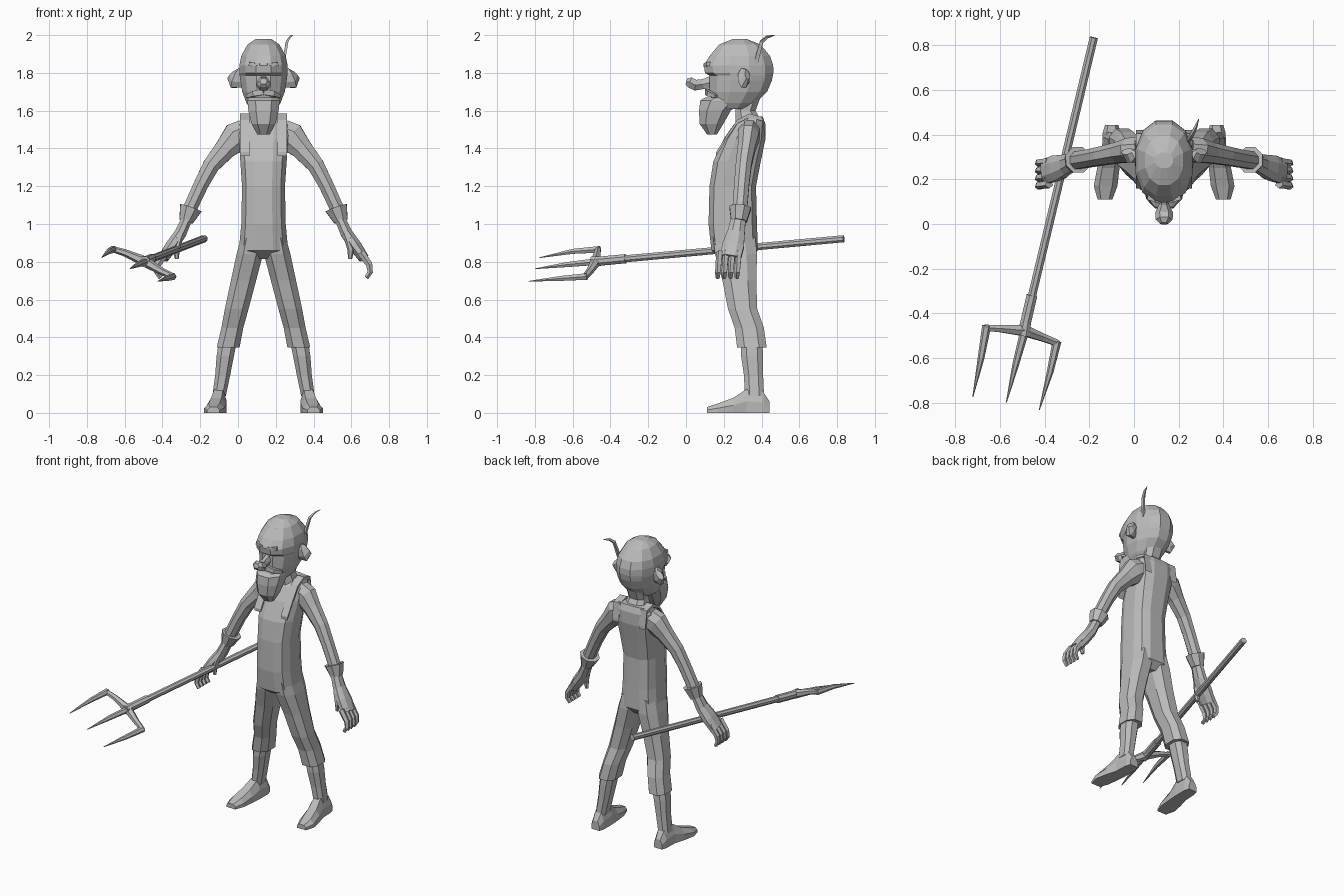
import bpy, bmesh, math
from mathutils import Vector

CX = 0.135   # symmetry plane of the figure
grey = bpy.data.materials.new("plain grey")
grey.diffuse_color = (0.5, 0.5, 0.5, 1)


def loft(name, rings, x=CX, mirror=False):
    """Skin a row of equal-sized point rings and cap the ends."""
    bm = bmesh.new()
    vs = [[bm.verts.new(p) for p in r] for r in rings]
    n = len(vs[0])
    for a, b in zip(vs, vs[1:]):
        for i in range(n):
            j = (i + 1) % n
            bm.faces.new((a[i], a[j], b[j], b[i]))
    bm.faces.new(vs[0])
    bm.faces.new(vs[-1])
    bmesh.ops.recalc_face_normals(bm, faces=bm.faces)
    me = bpy.data.meshes.new(name)
    bm.to_mesh(me)
    bm.free()
    me.materials.append(grey)
    ob = bpy.data.objects.new(name, me)
    ob.location.x = x
    bpy.context.collection.objects.link(ob)
    if mirror:
        m = ob.modifiers.new("mirror", 'MIRROR')
        m.use_mirror_merge = False
    return ob


def level(z, x0, x1, y0, y1, n=12, k=0.8):
    """Horizontal rounded ring between the given limits."""
    def f(c):
        return math.copysign(abs(c) ** k, c) if abs(c) > 1e-6 else 0
    pts = []
    for i in range(n):
        a = 2 * math.pi * (i + 0.5) / n
        pts.append(((x0 + x1) / 2 + f(math.cos(a)) * (x1 - x0) / 2 * 1.03,
                    (y0 + y1) / 2 + f(math.sin(a)) * (y1 - y0) / 2 * 1.03, z))
    return pts


def body(name, rows, n=12, k=0.8):
    """Centred loft from rows of (z, half width, front y, back y)."""
    return loft(name, [level(z, -w, w, a, b, n, k) for z, w, a, b in rows])


def tube(name, path, ref=(0, 1, 0), n=6, x=CX, mirror=False):
    """Loft along a path of (x, y, z, radius along ref, other radius)."""
    pts = [Vector(p[:3]) for p in path]
    rings = []
    for i, p in enumerate(pts):
        t = (pts[min(i + 1, len(pts) - 1)] - pts[max(i - 1, 0)]).normalized()
        u = Vector(ref)
        u = (u - t * u.dot(t)).normalized()
        v = t.cross(u)
        ru, rv = path[i][3], path[i][-1]
        rings.append([p + u * ru * math.cos(a) + v * rv * math.sin(a)
                      for a in (2 * math.pi * (k + 0.5) / n for k in range(n))])
    return loft(name, rings, x, mirror)


# --- Head ---
body("skull", [(1.61, .07, .16, .33), (1.64, .09, .14, .37), (1.70, .113, .125, .43),
               (1.76, .123, .125, .455), (1.785, .126, .125, .46), (1.80, .128, .10, .463),
               (1.84, .128, .095, .462), (1.89, .118, .125, .445), (1.95, .085, .175, .395),
               (1.98, .04, .25, .32)], k=0.9)
body("bearded_jaw", [(1.475, .035, .11, .165), (1.53, .065, .07, .20), (1.60, .083, .066, .24),
                     (1.655, .088, .072, .30), (1.67, .08, .10, .32)], n=8)
body("neck", [(1.53, .08, .26, .41), (1.60, .06, .26, .37), (1.68, .065, .27, .40)], n=8)
tube("nose", [(0, .15, 1.755, .04, .025), (0, .09, 1.74, .03, .022), (0, .05, 1.735, .033, .04),
              (0, .02, 1.75, .032, .038), (0, .002, 1.755, .018, .02)], ref=(0, 0, 1))
tube("moustache", [(0, .115, 1.70, .022, .02), (.05, .125, 1.69, .02, .02),
                   (.085, .16, 1.675, .01, .015)], ref=(0, 0, 1), n=4, mirror=True)
tube("eyebrow", [(.018, .104, 1.84, .014, .016), (.075, .120, 1.847, .014, .016)],
     ref=(0, 0, 1), n=4, mirror=True)
tube("ear", [(.105, .30, 1.765, .022, .045), (.148, .305, 1.772, .034, .06),
             (.165, .325, 1.79, .018, .035)], n=8, mirror=True)
tube("hair_tuft", [(.105, .37, 1.85, .014, .01), (.115, .385, 1.91, .014, .01),
                   (.125, .40, 1.965, .013, .009), (.14, .43, 1.99, .01, .006),
                   (.155, .47, 2.0, .002, .002)], n=4)

# --- Torso and shoulder straps ---
body("torso", [(.815, .05, .20, .34), (.86, .13, .135, .38), (1.0, .117, .12, .375),
               (1.2, .113, .125, .37), (1.33, .122, .145, .395), (1.45, .13, .20, .42),
               (1.53, .132, .255, .42), (1.57, .115, .31, .405)], k=0.7)
strap = [(.16, 1.38), (.215, 1.47), (.27, 1.55), (.335, 1.585), (.405, 1.565), (.42, 1.46)]
loft("shoulder_strap", [[(x, y, z + d) for x, d in
                         ((.075, -.02), (.125, -.02), (.125, .0), (.075, .0))]
                        for y, z in strap], mirror=True)

# --- Trouser legs with wider cuffs, boots ---
loft("trouser_leg", [level(z, a, b, c, d, 8) for z, a, b, c, d in (
    (.93, .0, .12, .14, .37), (.84, .0, .145, .15, .38), (.70, .037, .175, .19, .375),
    (.55, .077, .207, .22, .38), (.45, .105, .225, .255, .415), (.345, .125, .25, .268, .43))],
     mirror=True)
loft("boot_shaft", [level(z, a, b, c, d, 8) for z, a, b, c, d in (
    (.40, .135, .235, .29, .405), (.30, .155, .25, .29, .41),
    (.20, .175, .257, .305, .41), (.09, .198, .272, .31, .415))], mirror=True)
foot = [(.443, .235, .03, .06), (.41, .235, .04, .11), (.32, .237, .042, .125),
        (.25, .25, .05, .08), (.17, .262, .053, .05), (.11, .265, .033, .03)]
loft("shoe", [[(c + w * u, y, h * v) for u, v in
               ((-1, 0), (1, 0), (1, .5), (.55, 1), (-.55, 1), (-1, .5))]
              for y, c, w, h in foot], mirror=True)

# --- Arms, cuffs and hands ---
tube("arm", [(.10, .335, 1.48, .06, .08), (.145, .33, 1.46, .06, .085),
             (.20, .32, 1.40, .05, .062), (.277, .305, 1.31, .045, .048),
             (.33, .295, 1.21, .043, .042), (.39, .285, 1.08, .042, .04)], n=8, mirror=True)
tube("sleeve_cuff", [(.385, .287, 1.085, .062, .064), (.41, .28, 1.015, .045, .04)],
     n=8, mirror=True)
tube("palm", [(.40, .28, 1.04, .04, .03), (.44, .265, .95, .05, .034),
              (.485, .25, .885, .062, .036), (.53, .235, .82, .06, .03)], n=8, mirror=True)
tube("thumb", [(.425, .255, .985, .025, .022), (.45, .225, .92, .022, .022),
               (.463, .215, .86, .018, .018), (.458, .215, .815, .011, .011)], mirror=True)
for i in range(4):
    y = .28 - .034 * i
    tube(f"finger_{i + 1}", [(.515, y, .85, .018, .022), (.56, y - .005, .785, .017, .018),
                             (.565, y - .008, .745, .016, .015), (.545, y - .01, .715, .012, .012)],
         n=5, mirror=True)

# --- Pitchfork ---
tube("fork_handle", [(-.18, .835, .922, .02), (-.485, -.44, .805, .02)], (0, 0, 1), 8, 0)
tube("fork_socket", [(-.457, -.32, .816, .026), (-.485, -.44, .805, .026),
                     (-.495, -.50, .80, .03)], (0, 0, 1), 8, 0)
tube("fork_crossbar", [(-.667, -.465, .868, .016), (-.60, -.468, .848, .019),
                       (-.49, -.478, .80, .028), (-.41, -.508, .752, .02),
                       (-.34, -.535, .72, .016)], (0, 1, 0), 6, 0)
tines = {"fork_tine_outer": ((-.66, -.455, .866), (-.685, -.60, .855), (-.722, -.775, .822)),
         "fork_tine_middle": ((-.49, -.48, .80), (-.53, -.63, .785), (-.572, -.80, .763)),
         "fork_tine_inner": ((-.345, -.525, .722), (-.375, -.66, .712), (-.424, -.832, .697))}
for name, (a, b, c) in tines.items():
    tube(name, [(*a, .02), (*b, .015), (*c, .002)], (0, 0, 1), 6, 0)
